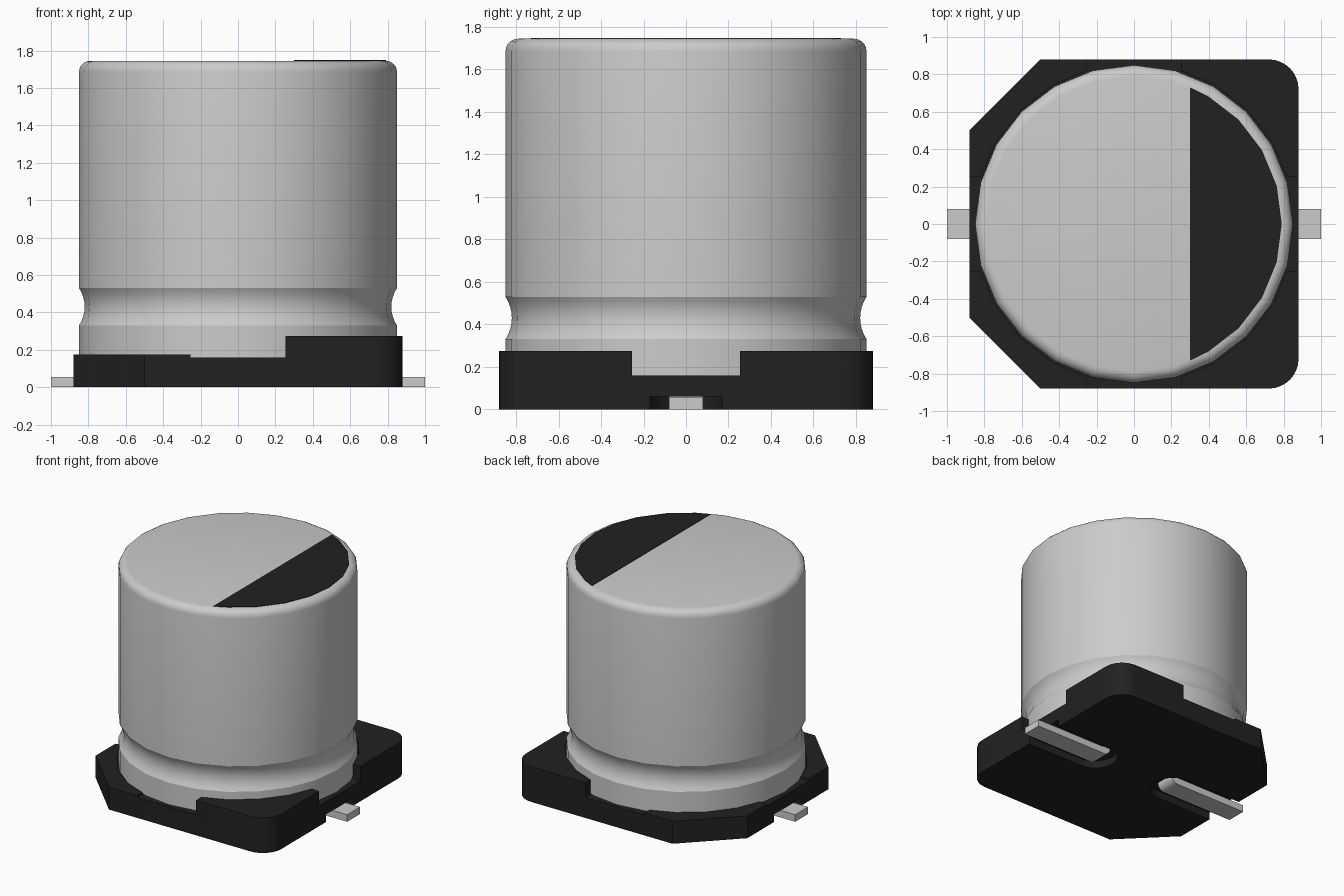
import bpy, bmesh, math
from mathutils import Vector

if "Cube" in bpy.data.objects:
    bpy.data.objects.remove(bpy.data.objects["Cube"])


def material(name, c):
    m = bpy.data.materials.new(name)
    m.diffuse_color = (c, c, c, 1)
    m.use_nodes = True
    m.node_tree.nodes["Principled BSDF"].inputs["Base Color"].default_value = m.diffuse_color
    return m


ALUMINIUM = material("aluminium grey", 0.60)
BLACK = material("plastic black", 0.0155)
TIN = material("tinned lead grey", 0.60)


def make(name, bm, mat):
    bmesh.ops.recalc_face_normals(bm, faces=bm.faces)
    me = bpy.data.meshes.new(name)
    bm.to_mesh(me)
    bm.free()
    ob = bpy.data.objects.new(name, me)
    bpy.context.collection.objects.link(ob)
    me.materials.append(mat)
    return ob


def prism(name, pts, lo, hi, mat, axis="z"):
    """Extrude a 2D outline along z (xy outline) or y (xz outline)."""
    bm = bmesh.new()
    at = (lambda p, h: (p[0], p[1], h)) if axis == "z" else (lambda p, h: (p[0], h, p[1]))
    a = [bm.verts.new(at(p, lo)) for p in pts]
    b = [bm.verts.new(at(p, hi)) for p in pts]
    bm.faces.new(a)
    bm.faces.new(b)
    for i in range(len(pts)):
        j = (i + 1) % len(pts)
        bm.faces.new((a[i], a[j], b[j], b[i]))
    return make(name, bm, mat)


def arc(cx, cy, r, a0, a1, n):
    return [(cx + r * math.cos(math.radians(a0 + (a1 - a0) * i / n)),
             cy + r * math.sin(math.radians(a0 + (a1 - a0) * i / n))) for i in range(n + 1)]


def rect(x0, x1, y0, y1):
    return [(x0, y0), (x1, y0), (x1, y1), (x0, y1)]


def activate(ob):
    bpy.ops.object.select_all(action="DESELECT")
    ob.select_set(True)
    bpy.context.view_layer.objects.active = ob


def smooth(ob):
    activate(ob)
    bpy.ops.object.shade_smooth_by_angle(angle=math.radians(28))


def cut(ob, cutter):
    activate(ob)
    mod = ob.modifiers.new("cut", "BOOLEAN")
    mod.operation, mod.solver, mod.object = "DIFFERENCE", "EXACT", cutter
    bpy.ops.object.modifier_apply(modifier=mod.name)
    bpy.data.objects.remove(cutter)


# Can: lathed profile with a rolled groove and rounded rim
R, TOP, SIDES, FLOOR = 0.85, 1.745, 24, 0.16
groove_r = 0.182
half = math.degrees(math.asin(0.1 / groove_r))
groove = arc(R - 0.03 + groove_r, 0.43, groove_r, 180 + half, 180 - half, 8)
groove = [(min(x, R), z) for x, z in groove]
profile = [(R, FLOOR)] + groove + arc(R - 0.06, TOP - 0.06, 0.06, 0, 90, 5)
bm = bmesh.new()
rings = [[bm.verts.new((r * math.cos(math.tau * i / SIDES), r * math.sin(math.tau * i / SIDES), z))
          for i in range(SIDES)] for r, z in profile]
for lo, hi in zip(rings, rings[1:]):
    for i in range(SIDES):
        j = (i + 1) % SIDES
        bm.faces.new((lo[i], lo[j], hi[j], hi[i]))
bm.faces.new(rings[0])
bm.faces.new(rings[-1])
smooth(make("can", bm, ALUMINIUM))

# Polarity mark: thin segment plate on the lid
rim = [p for p in arc(0, 0, 0.79, -60, 60, 8)]
prism("polarity_mark", [(0.30, -0.73)] + rim + [(0.30, 0.73)], TOP - 0.002, TOP + 0.004, BLACK)

# Base: chamfered left corners, rounded right corners
W, C, F = 0.88, 0.50, 0.16
outline = ([(-W, C), (-W, -C), (-C, -W)] + arc(W - F, F - W, F, -90, 0, 8)
           + arc(W - F, W - F, F, 0, 90, 8) + [(-C, W)])
base = prism("base", outline, 0, 0.275, BLACK)
G = 0.255
cut(base, prism("left_cutter", rect(-1.1, 0, -1.1, 1.1), 0.175, 0.5, BLACK))
cut(base, prism("can_seat_cutter", arc(0, 0, 0.86, 0, 345, 23), FLOOR, 0.5, BLACK))
cut(base, prism("gap_cutter_x", rect(-G, G, -1.1, 1.1), FLOOR, 0.5, BLACK))
cut(base, prism("gap_cutter_y", rect(-1.1, 1.1, -G, G), FLOOR, 0.5, BLACK))

# Lead slots underneath, and the two bent leads
for s, side in ((1, "right"), (-1, "left")):
    slot = [(1.1, -0.17), (1.1, 0.17)] + arc(0.38, 0, 0.17, 90, 270, 12)
    cut(base, prism("slot_cutter", [(s * x, y) for x, y in slot], -0.1, 0.06, BLACK))
    lead = [(1, 0), (1, 0.055), (0.37, 0.055), (0.37, 0.10), (0.30, 0.10)] + arc(0.36, 0.06, 0.06, 180, 270, 5)
    smooth(prism(side + "_lead", [(s * x, z) for x, z in lead], -0.08, 0.08, TIN, "y"))
smooth(base)
